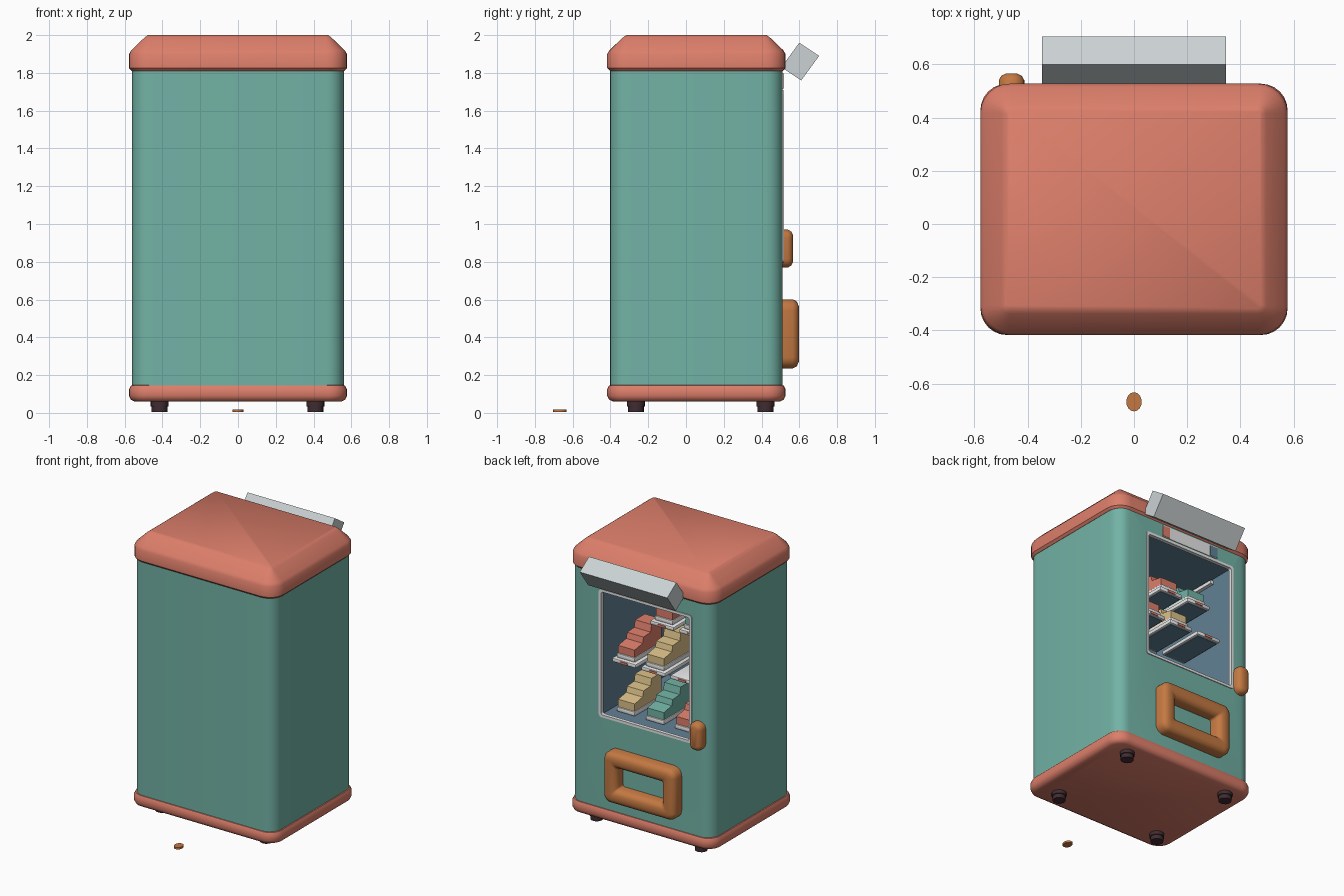
import bpy, bmesh, math
from mathutils import Vector

if "Cube" in bpy.data.objects:
    bpy.data.objects.remove(bpy.data.objects["Cube"], do_unlink=True)


def material(name, rgb):
    m = bpy.data.materials.new(name)
    m.use_nodes = True
    m.diffuse_color = (*rgb, 1)
    m.node_tree.nodes["Principled BSDF"].inputs["Base Color"].default_value = (*rgb, 1)
    return m


TEAL = material("teal", (0.17, 0.45, 0.38))
CORAL = material("coral", (0.72, 0.21, 0.145))
ORANGE = material("orange", (0.55, 0.19, 0.055))
GREY = material("light grey", (0.60, 0.65, 0.66))
WHITE = material("white", (0.82, 0.82, 0.82))
BLUE = material("slate blue", (0.12, 0.22, 0.30))
SAND = material("sand", (0.72, 0.54, 0.25))
DARK = material("dark brown", (0.05, 0.025, 0.03))


def finish(name, bm, mat, smooth=True, recalc=True):
    if recalc:
        bmesh.ops.recalc_face_normals(bm, faces=bm.faces)
    me = bpy.data.meshes.new(name)
    bm.to_mesh(me)
    bm.free()
    me.materials.append(mat)
    ob = bpy.data.objects.new(name, me)
    bpy.context.collection.objects.link(ob)
    if smooth:
        bpy.ops.object.select_all(action="DESELECT")
        ob.select_set(True)
        bpy.context.view_layer.objects.active = ob
        bpy.ops.object.shade_smooth_by_angle(angle=math.radians(40))
    return ob


def outline(hx, hy, r, steps=6):
    """Rounded rectangle as a list of 2D points."""
    pts = []
    for k, (sx, sy) in enumerate([(1, 1), (-1, 1), (-1, -1), (1, -1)]):
        for i in range(steps + 1):
            a = math.pi / 2 * (k + i / steps)
            pts.append((sx * (hx - r) + r * math.cos(a), sy * (hy - r) + r * math.sin(a)))
    return pts


def stack(name, mat, centre, half, radius, levels, facing="z", ring=False):
    """Loft rounded rectangles through (height, inset) levels."""
    bm = bmesh.new()
    loops = []
    for h, inset in levels:
        loop = []
        for u, v in outline(half[0] - inset, half[1] - inset, max(radius - inset, 0.015)):
            p = Vector((u, v, h)) if facing == "z" else Vector((u, h, v))
            loop.append(bm.verts.new(p + Vector(centre)))
        loops.append(loop)
    pairs = list(zip(loops, loops[1:]))
    if ring:
        pairs.append((loops[-1], loops[0]))
    else:
        bm.faces.new(loops[0])
        bm.faces.new(loops[-1])
    n = len(loops[0])
    for a, b in pairs:
        for i in range(n):
            j = (i + 1) % n
            bm.faces.new((a[i], a[j], b[j], b[i]))
    return finish(name, bm, mat)


def box(name, mat, lo, hi, bevel=0.0):
    bm = bmesh.new()
    bmesh.ops.create_cube(bm, size=1)
    for v in bm.verts:
        v.co = Vector([l + (c + 0.5) * (h - l) for c, l, h in zip(v.co, lo, hi)])
    if bevel:
        bmesh.ops.bevel(bm, geom=bm.edges[:], offset=bevel, segments=2, profile=0.5, affect="EDGES")
    return finish(name, bm, mat, smooth=bevel > 0)


def prism(name, mat, profile, x0, x1):
    """Extrude a (y, z) profile along x."""
    bm = bmesh.new()
    face = bm.faces.new([bm.verts.new((x0, y, z)) for y, z in profile])
    new = bmesh.ops.extrude_face_region(bm, geom=[face])["geom"]
    for v in new:
        if isinstance(v, bmesh.types.BMVert):
            v.co.x = x1
    return finish(name, bm, mat, smooth=False)


def disc(name, mat, loc, rx, ry, height):
    bm = bmesh.new()
    bmesh.ops.create_cone(bm, cap_ends=True, segments=16, radius1=1, radius2=1, depth=1)
    for v in bm.verts:
        v.co = Vector((v.co.x * rx, v.co.y * ry, v.co.z * height)) + Vector(loc)
    return finish(name, bm, mat)


# Cabinet shell, base and lid
MID = 0.055
body = stack("cabinet_body", TEAL, (0, MID, 0), (0.56, 0.457), 0.09, [(0.13, 0), (1.83, 0)])
stack("base_plinth", CORAL, (0, MID, 0), (0.577, 0.472), 0.10,
      [(0.06, 0.03), (0.07, 0.01), (0.09, 0), (0.125, 0), (0.145, 0.01), (0.15, 0.03)])
stack("lid", CORAL, (0, MID, 0), (0.577, 0.472), 0.11,
      [(1.81, 0.015), (1.825, 0), (1.90, 0), (1.92, 0.012), (1.985, 0.08), (2.0, 0.10)])

# Display opening cut into the cabinet
WX0, WX1, WZ0, WZ1 = -0.40, 0.32, 0.80, 1.70
BACK, FRONT = -0.25, 0.512
cutter = box("opening_cutter", BLUE, (WX0, BACK, WZ0), (WX1, 0.7, WZ1))
cutter.hide_render = True
cut = body.modifiers.new("opening", "BOOLEAN")
cut.operation = "DIFFERENCE"
cut.solver = "EXACT"
cut.object = cutter
bpy.context.view_layer.objects.active = body
bpy.ops.object.modifier_apply(modifier="opening")
bpy.data.objects.remove(cutter, do_unlink=True)

# Lining of the display space: a box open toward the window
e = 0.003
bm = bmesh.new()
bmesh.ops.create_cube(bm, size=1)
lo, hi = (WX0 + e, BACK + e, WZ0 + e), (WX1 - e, FRONT - 0.005, WZ1 - e)
for v in bm.verts:
    v.co = Vector([l + (c + 0.5) * (h - l) for c, l, h in zip(v.co, lo, hi)])
bmesh.ops.recalc_face_normals(bm, faces=bm.faces)
bmesh.ops.delete(bm, geom=[f for f in bm.faces if f.normal.y > 0.9], context="FACES_ONLY")
bmesh.ops.reverse_faces(bm, faces=bm.faces)
finish("display_lining", bm, BLUE, smooth=False, recalc=False)

# Window frame and the light strip along the ceiling corner
WXC, WZC = (WX0 + WX1) / 2, (WZ0 + WZ1) / 2
stack("window_frame", WHITE, (WXC, FRONT - 0.02, WZC), ((WX1 - WX0) / 2 + 0.006, (WZ1 - WZ0) / 2 + 0.006),
      0.02, [(0, 0), (0.026, 0), (0.026, 0.018), (0, 0.018)], facing="y", ring=True)
box("ceiling_strip", WHITE, (WX0 + 0.005, -0.15, 1.655), (WX0 + 0.03, 0.33, 1.68))

# Sign plate above the window with coloured ends
box("sign_plate", WHITE, (-0.27, FRONT - 0.003, 1.715), (0.19, FRONT + 0.004, 1.80))
for x, mat, side in ((-0.27, BLUE, "right"), (0.13, CORAL, "left")):
    box("sign_patch_" + side, mat, (x, FRONT, 1.72), (x + 0.06, FRONT + 0.006, 1.795))

# Tilted lamp box over the window
prism("lamp_box", GREY, [(0.505, 1.83), (0.60, 1.96), (0.705, 1.89), (0.61, 1.76)], -0.345, 0.345)

# Pick-up tray frame and door handle
stack("pickup_tray", ORANGE, (-0.04, 0.50, 0.418), (0.285, 0.183), 0.06,
      [(0, 0), (0.065, 0), (0.087, 0.012), (0.097, 0.035), (0.097, 0.075), (0.085, 0.097), (0.06, 0.108),
       (0, 0.108)], facing="y", ring=True)
stack("door_handle", ORANGE, (-0.46, 0.50, 0.87), (0.048, 0.10), 0.045,
      [(0, 0), (0.04, 0), (0.057, 0.01), (0.066, 0.028)], facing="y")

# Shoes on small shelves, toes toward the window
UPPER = [(0, 0.03), (0, 0.085), (-0.09, 0.10), (-0.10, 0.14), (-0.18, 0.145), (-0.19, 0.195),
         (-0.30, 0.195), (-0.30, 0.03)]


def shoe(label, mat, x, toe, z):
    w = 0.065
    prism("shoe_upper_" + label, mat, [(toe + y, z + h) for y, h in UPPER], x - w, x + w)
    box("shoe_sole_" + label, WHITE, (x - w - 0.008, toe - 0.31, z), (x + w + 0.008, toe + 0.01, z + 0.032), 0.008)


COLUMNS = [0.19, -0.04, -0.27]
ROWS = [("low", WZ0 + 0.006, 0.40, [SAND, TEAL, CORAL]),
        ("middle", 1.19, 0.40, [CORAL, SAND, None]),
        ("top", 1.48, 0.30, [None, CORAL, TEAL])]
for row, z, toe, colours in ROWS:
    for col, (x, mat) in enumerate(zip(COLUMNS, colours)):
        label = row + "_" + str(col + 1)
        if row != "low" and (mat or row == "middle"):
            box("shelf_" + label, WHITE, (x - 0.095, toe - 0.33, z - 0.03), (x + 0.095, toe + 0.03, z), 0.01)
            box("shelf_underside_" + label, BLUE, (x - 0.08, toe - 0.31, z - 0.034), (x + 0.08, toe + 0.015, z - 0.028))
            box("price_tag_" + label, CORAL, (x - 0.03, toe + 0.028, z - 0.024), (x + 0.03, toe + 0.034, z - 0.008))
        if mat:
            shoe(label, mat, x, toe, z)

# Feet
for x in (-0.415, 0.41):
    for y in (-0.265, 0.42):
        name = ("left" if x > 0 else "right") + ("_front" if y < 0 else "_rear")
        disc("foot_pad_" + name, DARK, (x, y, 0.021), 0.042, 0.042, 0.032)
        disc("foot_stem_" + name, DARK, (x, y, 0.05), 0.048, 0.048, 0.03)

# Coin lying on the ground
disc("coin", ORANGE, (0, -0.668, 0.012), 0.029, 0.036, 0.014)
